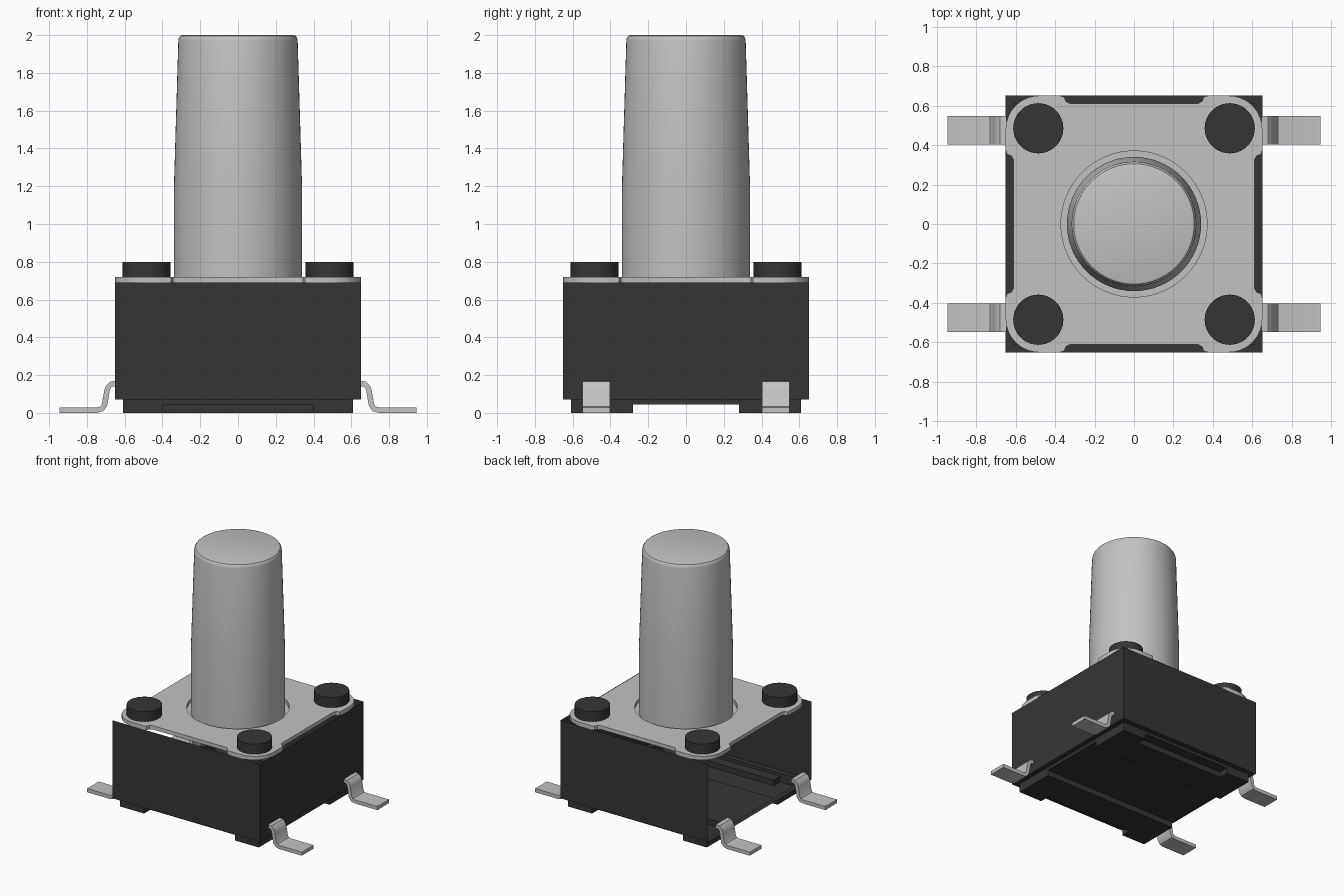
import bpy, bmesh, math
from mathutils import Matrix, Vector

cube = bpy.data.objects.get("Cube")
if cube:
    bpy.data.objects.remove(cube, do_unlink=True)


def material(name, rgb, roughness):
    m = bpy.data.materials.new(name)
    m.use_nodes = True
    m.diffuse_color = (*rgb, 1)
    bsdf = m.node_tree.nodes["Principled BSDF"]
    bsdf.inputs["Base Color"].default_value = (*rgb, 1)
    bsdf.inputs["Roughness"].default_value = roughness
    return m


black = material("black plastic", (0.036, 0.036, 0.036), 0.6)
grey = material("light grey", (0.54, 0.54, 0.54), 0.5)


def smooth_object(ob):
    bpy.ops.object.select_all(action='DESELECT')
    ob.select_set(True)
    bpy.context.view_layer.objects.active = ob
    bpy.ops.object.shade_smooth_by_angle(angle=math.radians(32))


def finish(name, bm, mat, smooth=True):
    me = bpy.data.meshes.new(name)
    bm.to_mesh(me)
    bm.free()
    ob = bpy.data.objects.new(name, me)
    bpy.context.collection.objects.link(ob)
    me.materials.append(mat)
    if smooth:
        smooth_object(ob)


# Housing: stepped underside as a thin shell, three walls, open on top and on the -x side
HALF, BASE, WALL_TOP = 0.65, 0.07, 0.69
xs = [-HALF, -0.61, -0.4, 0.4, 0.61, HALF]
ys = [-HALF, -0.61, -0.53, -0.28, 0.28, 0.53, 0.61, HALF]


def floor_height(x, y):
    x, y = abs(x), abs(y)
    if x > 0.61 or y > 0.61:
        return BASE                      # outer rim
    if y < 0.28:
        return 0.045                     # channel along x
    if x < 0.4 and y > 0.53:
        return 0.045                     # shallow step at front and back
    return 0.0                           # feet


bm = bmesh.new()


def quad(*pts):
    bm.faces.new([bm.verts.new(p) for p in pts])


nx, ny = len(xs) - 1, len(ys) - 1
h = [[floor_height((xs[i] + xs[i + 1]) / 2, (ys[j] + ys[j + 1]) / 2)
      for j in range(ny)] for i in range(nx)]
for i in range(nx):
    for j in range(ny):
        x0, x1, y0, y1, z = xs[i], xs[i + 1], ys[j], ys[j + 1], h[i][j]
        quad((x0, y0, z), (x0, y1, z), (x1, y1, z), (x1, y0, z))
        if i + 1 < nx and h[i + 1][j] != z:
            w = h[i + 1][j]
            quad((x1, y0, z), (x1, y1, z), (x1, y1, w), (x1, y0, w))
        if j + 1 < ny and h[i][j + 1] != z:
            w = h[i][j + 1]
            quad((x0, y1, z), (x1, y1, z), (x1, y1, w), (x0, y1, w))
bmesh.ops.remove_doubles(bm, verts=bm.verts, dist=1e-5)

# Walls rise from the rim edges
rim = [e for e in bm.edges if e.is_boundary
       and any(v.co.x > -HALF + 0.001 for v in e.verts)
       and max(abs(c) for v in e.verts for c in v.co.xy) > 0.64]
for g in bmesh.ops.extrude_edge_only(bm, edges=rim)["geom"]:
    if isinstance(g, bmesh.types.BMVert):
        g.co.z = WALL_TOP
bmesh.ops.recalc_face_normals(bm, faces=bm.faces)
bm.normal_update()
if sum(f.normal.z * f.calc_area() for f in bm.faces) > 0:
    bmesh.ops.reverse_faces(bm, faces=bm.faces)
bmesh.ops.dissolve_limit(bm, angle_limit=0.01, verts=bm.verts, edges=bm.edges)
finish("housing", bm, black, smooth=False)

# Cover plate: rounded corners, shallow notch on every side, round hole
quarter = [(0.61, 0.325), (0.622, 0.345), (0.645, 0.355), (0.65, 0.375)]
mirrored = [(y, x) for x, y in reversed(quarter)]
for k in range(9):
    a = math.radians(90 * k / 8)
    quarter.append((0.48 + 0.17 * math.cos(a), 0.48 + 0.17 * math.sin(a)))
quarter += mirrored
outline = []
for k in range(4):
    rot = Matrix.Rotation(k * math.pi / 2, 2)
    outline += [rot @ Vector(p) for p in quarter]
hole = [(0.37 * math.cos(2 * math.pi * k / 64), 0.37 * math.sin(2 * math.pi * k / 64))
        for k in range(64)]
cu = bpy.data.curves.new("cover_plate", 'CURVE')
cu.dimensions, cu.fill_mode, cu.extrude = '2D', 'BOTH', 0.015
for loop in (outline, hole):
    sp = cu.splines.new('POLY')
    sp.points.add(len(loop) - 1)
    for p, (x, y) in zip(sp.points, loop):
        p.co = (x, y, 0, 1)
    sp.use_cyclic_u = True
cu.materials.append(grey)
plate = bpy.data.objects.new("cover_plate", cu)
bpy.context.collection.objects.link(plate)
plate.location.z = 0.705
bpy.ops.object.select_all(action='DESELECT')
plate.select_set(True)
bpy.context.view_layer.objects.active = plate
bpy.ops.object.convert(target='MESH')
smooth_object(bpy.context.view_layer.objects.active)

# Push button: turned profile with a flange beneath the plate
profile = [(0, 0.675), (0.4, 0.675), (0.4, 0.689), (0.34, 0.689), (0.34, 1.17),
           (0.316, 1.97), (0.313, 1.985), (0.305, 1.996), (0.293, 2.0), (0, 2.0)]
bm = bmesh.new()
vs = [bm.verts.new((r, 0, z)) for r, z in profile]
es = [bm.edges.new(p) for p in zip(vs, vs[1:])]
bmesh.ops.spin(bm, geom=vs + es, cent=(0, 0, 0), axis=(0, 0, 1),
               angle=2 * math.pi, steps=64)
bmesh.ops.remove_doubles(bm, verts=bm.verts, dist=1e-5)
bmesh.ops.recalc_face_normals(bm, faces=bm.faces)
finish("push_button", bm, grey)

# Lead centre line, from the foot tip to the housing
path = [(0.945, 0.015), (0.745, 0.015), (0.722, 0.021), (0.707, 0.04),
        (0.694, 0.115), (0.687, 0.137), (0.672, 0.152), (0.645, 0.155)]


def lead_profile(t):
    sides = ([], [])
    for i, (x, z) in enumerate(path):
        a, b = path[max(i - 1, 0)], path[min(i + 1, len(path) - 1)]
        dx, dz = b[0] - a[0], b[1] - a[1]
        n = math.hypot(dx, dz)
        for s, side in zip((1, -1), sides):
            side.append((x - s * dz / n * t, z + s * dx / n * t))
    return sides[0] + sides[1][::-1]


for sx, side in ((1, "left"), (-1, "right")):
    for sy, end in ((-1, "front"), (1, "back")):
        # Rivet peg
        bm = bmesh.new()
        bmesh.ops.create_cone(bm, cap_ends=True, segments=40, radius1=0.127,
                              radius2=0.127, depth=0.09,
                              matrix=Matrix.Translation((sx * 0.485, sy * 0.485, 0.755)))
        finish(f"peg_{end}_{side}", bm, black)

        # Bent lead
        bm = bmesh.new()
        f = bm.faces.new([bm.verts.new((sx * x, sy * 0.475 - 0.073, z))
                          for x, z in lead_profile(0.0145)])
        ext = bmesh.ops.extrude_face_region(bm, geom=[f], use_keep_orig=True)["geom"]
        bmesh.ops.translate(bm, vec=(0, 0.146, 0),
                            verts=[v for v in ext if isinstance(v, bmesh.types.BMVert)])
        bmesh.ops.recalc_face_normals(bm, faces=bm.faces)
        finish(f"lead_{end}_{side}", bm, grey)
